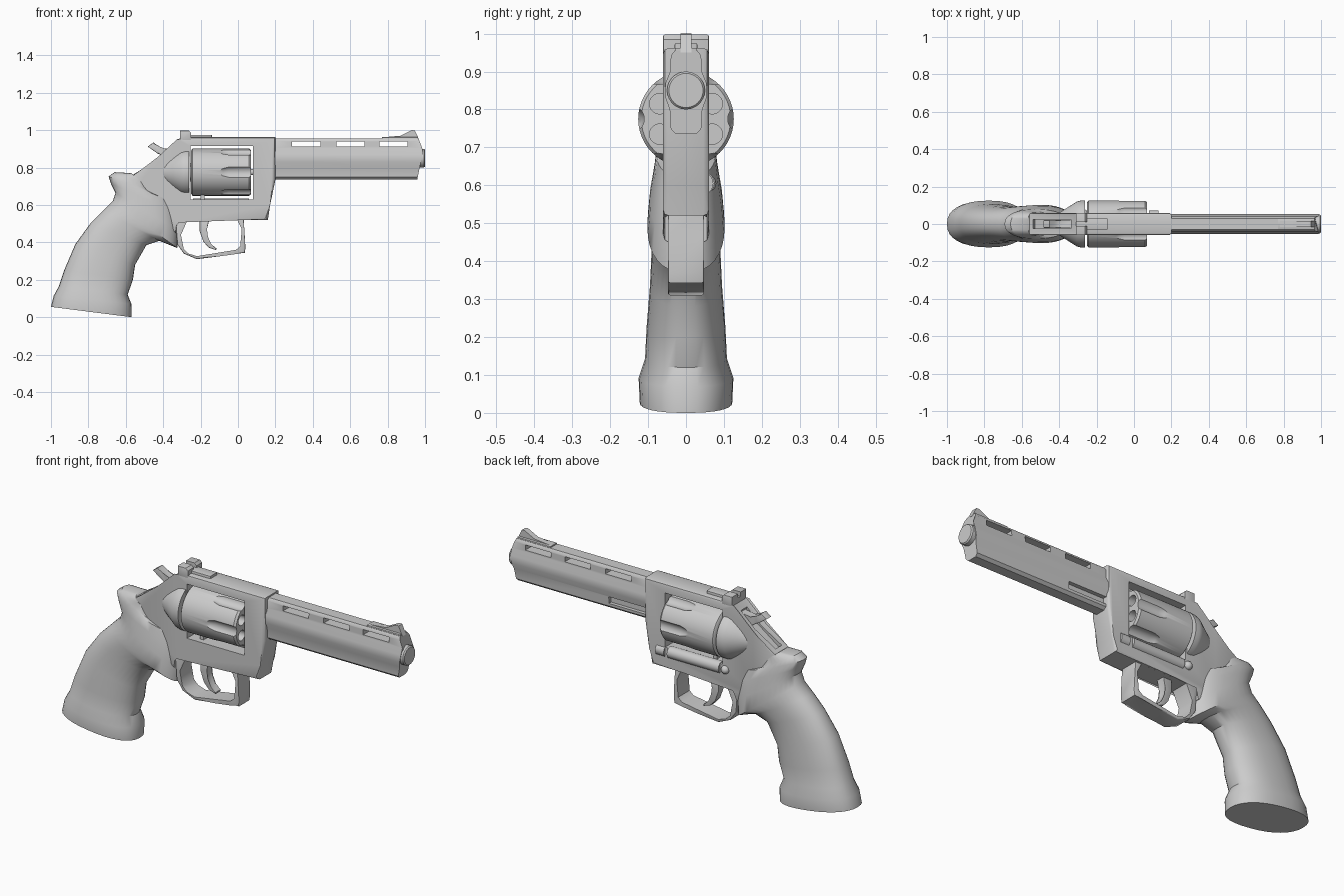
import bpy, bmesh
from math import sin, cos, pi, radians
from mathutils import Vector

if "Cube" in bpy.data.objects:
    bpy.data.objects.remove(bpy.data.objects["Cube"])


def loft(name, rings, bevel=0.0):
    """Skin a row of equal-length point rings and cap both ends."""
    bm = bmesh.new()
    rows = [[bm.verts.new(p) for p in r] for r in rings]
    n = len(rows[0])
    for a, b in zip(rows, rows[1:]):
        for i in range(n):
            bm.faces.new((a[i], a[(i + 1) % n], b[(i + 1) % n], b[i]))
    caps = [bm.faces.new(rows[0]), bm.faces.new(rows[-1])]
    if bevel:
        edges = [e for f in caps for e in f.edges]
        bmesh.ops.bevel(bm, geom=edges, offset=bevel, segments=2, profile=0.5,
                        affect='EDGES', clamp_overlap=True)
    bmesh.ops.remove_doubles(bm, verts=bm.verts, dist=1e-5)
    bmesh.ops.recalc_face_normals(bm, faces=bm.faces)
    me = bpy.data.meshes.new(name)
    bm.to_mesh(me)
    bm.free()
    ob = bpy.data.objects.new(name, me)
    bpy.context.collection.objects.link(ob)
    return ob


def plate(name, pts, y0, y1, bevel=0.0):
    """Side profile in (x, z) extruded along y."""
    return loft(name, [[(x, y, z) for x, z in pts] for y in (y0, y1)], bevel)


def box(name, x0, x1, y0, y1, z0, z1, bevel=0.0):
    return plate(name, [(x0, z0), (x1, z0), (x1, z1), (x0, z1)], y0, y1, bevel)


def lathe(name, prof, cy, cz, n=32):
    """Turned profile of (x, radius) around an axis parallel to x."""
    return loft(name, [[(x, cy + r * cos(2 * pi * i / n), cz + r * sin(2 * pi * i / n))
                        for i in range(n)] for x, r in prof])


def cut(ob, *cutters):
    for c in cutters:
        m = ob.modifiers.new("cut", 'BOOLEAN')
        m.operation, m.object, m.solver = 'DIFFERENCE', c, 'EXACT'
        bpy.context.view_layer.objects.active = ob
        bpy.ops.object.modifier_apply(modifier=m.name)
        bpy.data.objects.remove(c)


# Frame with cylinder window and hammer slot
frame = plate("frame", [(-.30, .962), (.2, .962), (.2, .735), (.172, .6), (.16, .52),
                        (-.33, .52), (-.33, .45), (-.45, .5), (-.58, .66), (-.56, .762),
                        (-.42, .845), (-.315, .942)], -.06, .06, .014)
cut(frame,
    box("window_cutter", -.255, .08, -.2, .2, .63, .915),
    plate("hammer_slot_cutter", [(-.53, .755), (-.33, .9), (-.36, .99), (-.58, .85)], -.025, .025))

# Barrel with sloped muzzle face, rib slots and ejector groove
half = [(.026, .735), (.04, .748), (.043, .80), (.054, .83), (.054, .87),
        (.041, .902), (.04, .942), (.03, .955)]
section = half + [(-y, z) for y, z in reversed(half)]


def muzzle_x(z):
    return .958 + .032 * (z - .735) / .155 if z < .89 else .99 - .025 * (z - .89) / .065


barrel = loft("barrel", [[(.19, y, z) for y, z in section],
                         [(muzzle_x(z), y, z) for y, z in section]])
cut(barrel, *[box("slot_cutter", x, x + .15, -.2, .2, .912, .939) for x in (.29, .527, .757)],
    box("groove_cutter", .1, .42, .022, .2, .762, .798))
lathe("muzzle_crown", [(.94, .05), (.994, .05), (1.0, .045)], 0, .85)

# Fluted cylinder with six chambers
CZ = .775
cyl = lathe("cylinder", [(-.25, .117), (-.243, .126), (.06, .126), (.07, .118)], 0, CZ, 48)
for k in range(6):
    a, b = k * pi / 3, (k + .5) * pi / 3
    cut(cyl,
        lathe("flute_cutter", [(-.12, .004), (-.105, .018), (-.08, .03), (-.05, .036), (.2, .036)],
              .146 * cos(a), CZ + .146 * sin(a), 20),
        lathe("chamber_cutter", [(-.2, .027), (.2, .027)],
              .08 * cos(b), CZ + .08 * sin(b), 20))
lathe("ratchet", [(-.28, .05), (-.24, .05)], 0, CZ, 24)
lathe("ejector_pin", [(.04, .016), (.1, .016)], 0, CZ, 16)

# Rounded recoil shield behind the cylinder
lathe("recoil_shield", [(-.43, .04), (-.4, .06), (-.35, .092), (-.305, .12),
                        (-.285, .125), (-.262, .125)], 0, CZ, 40)

# Crane tube and latch on the far side
lathe("crane_tube", [(-.24, .03), (.06, .03)], .045, .605, 20)
lathe("crane_hinge", [(.08, .03), (.13, .03)], .042, .605, 20)
lathe("latch_knob", [(-.27 - .022 * cos(t * pi / 8), .022 * sin(t * pi / 8) + 1e-6)
                     for t in range(9)], .058, .605, 16)
box("crane_stop", -.2, -.18, -.03, .03, .62, .66)

# Trigger guard and trigger
guard = plate("trigger_guard", [(-.335, .53), (-.325, .39), (-.29, .34), (-.22, .31), (-.1, .325),
                                (0, .345), (.036, .343), (.04, .37), (.034, .47), (.03, .53)],
              -.048, .048, .006)
cut(guard, plate("guard_cutter", [(-.27, .519), (-.305, .44), (-.29, .365), (-.265, .34),
                                  (-.22, .326), (-.01, .36), (.012, .38), (.02, .47),
                                  (-.003, .519)], -.2, .2))
plate("trigger", [(-.205, .53), (-.205, .46), (-.186, .405), (-.157, .372), (-.117, .358),
                  (-.115, .368), (-.148, .39), (-.165, .43), (-.17, .47), (-.15, .53)],
      -.022, .022, .004)

# Hammer
plate("hammer", [(-.483, .912), (-.452, .934), (-.42, .908), (-.39, .896), (-.33, .912),
                 (-.3, .86), (-.37, .8), (-.41, .835), (-.385, .856), (-.43, .875)],
      -.021, .021, .004)

# Rear sight with notch, front sight ramp
box("rear_sight_base", -.31, -.14, -.03, .03, .945, .975, .004)
rear = plate("rear_sight", [(-.31, .945), (-.25, .945), (-.25, .985), (-.262, .997), (-.31, .997)],
             -.06, .06, .003)
cut(rear, box("notch_cutter", -.4, -.2, -.012, .012, .972, 1.1))
box("front_sight_base", .77, .962, -.028, .028, .945, .962, .003)
plate("front_sight", [(.77, .95), (.78, .962), (.87, .97), (.93, 1.0), (.945, .998),
                      (.968, .95)], -.015, .015)

# Grip: slanted oval sections from back point to front point, with half width
sections = [(-1, .055, -.57, 0, .122), (-.985, .115, -.57, .07, .125),
            (-.958, .165, -.59, .12, .108), (-.93, .25, -.562, .2, .104),
            (-.87, .39, -.55, .28, .095), (-.79, .5, -.49, .385, .09),
            (-.72, .57, -.42, .408, .097), (-.67, .62, -.325, .37, .102),
            (-.655, .665, -.32, .46, .096), (-.68, .715, -.332, .56, .084),
            (-.692, .752, -.355, .62, .078), (-.66, .775, -.44, .65, .07),
            (-.57, .77, -.5, .715, .062)]
rings, N = [], 32
for bx, bz, fx, fz, w in sections:
    back, front = Vector((bx, 0, bz)), Vector((fx, 0, fz))
    ring = []
    for i in range(N):
        c, s = cos(2 * pi * i / N), sin(2 * pi * i / N)
        u = abs(c) ** .85 * (1 if c > 0 else -1)
        v = abs(s) ** .85 * (1 if s > 0 else -1)
        p = (back + front) / 2 + (front - back) / 2 * u
        ring.append((p.x, w * v, p.z))
    rings.append(ring)
loft("grip", rings)

# Smooth shading with sharp edges kept
for ob in bpy.context.collection.objects:
    ob.select_set(True)
bpy.context.view_layer.objects.active = frame
bpy.ops.object.shade_smooth_by_angle(angle=radians(38))
